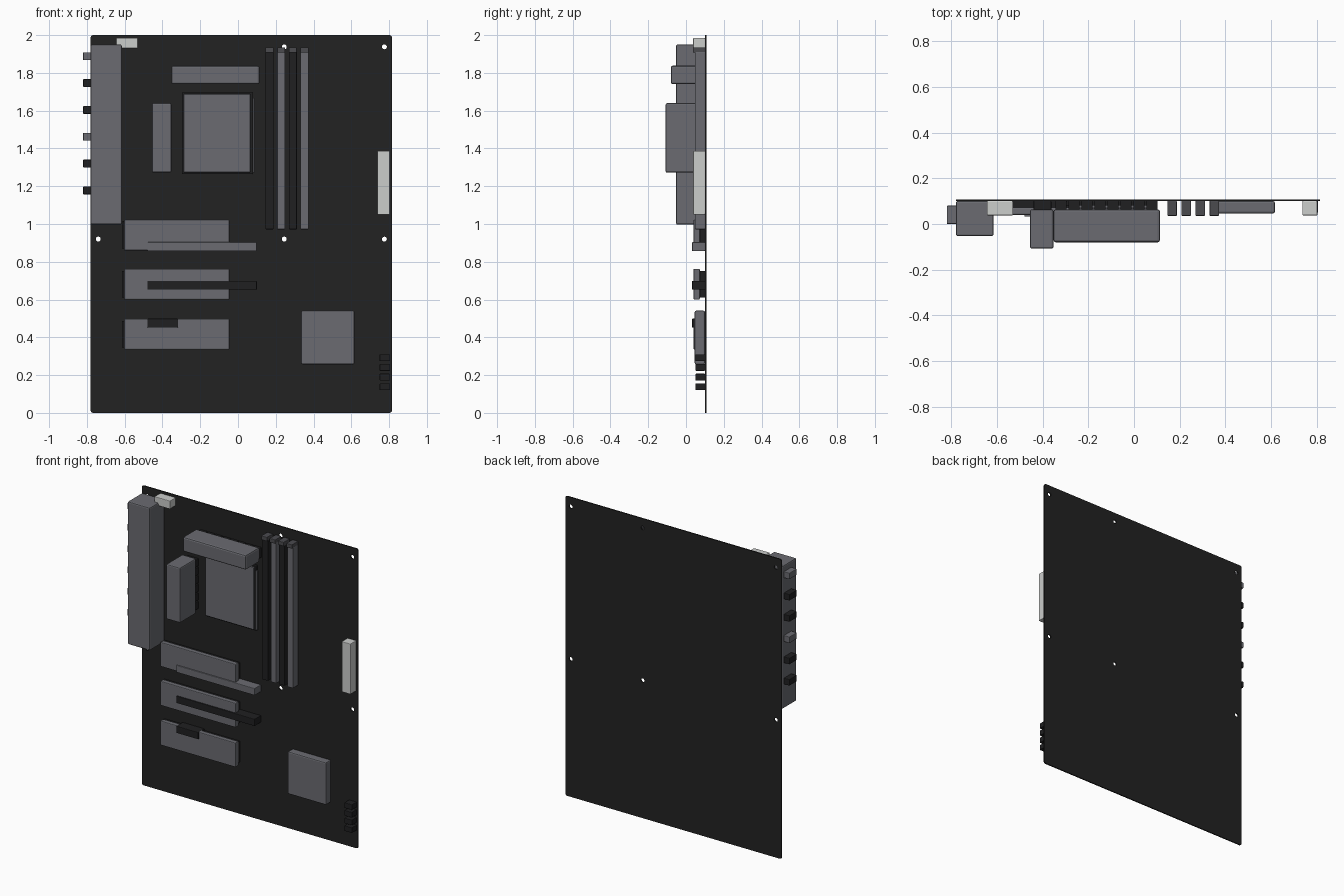
import bpy, bmesh
from mathutils import Matrix

cube = bpy.data.objects.get("Cube")
if cube:
    bpy.data.objects.remove(cube, do_unlink=True)


def material(name, rgb):
    m = bpy.data.materials.new(name)
    m.use_nodes = True
    colour = (*rgb, 1)
    m.diffuse_color = colour
    m.node_tree.nodes["Principled BSDF"].inputs["Base Color"].default_value = colour
    return m


BOARD = material("board black", (0.016, 0.016, 0.016))
BLACK = material("connector black", (0.014, 0.014, 0.015))
GREY = material("metal grey", (0.145, 0.147, 0.165))
DARK_GREY = material("latch grey", (0.07, 0.07, 0.078))
WHITE = material("connector white", (0.6, 0.61, 0.6))

BACK = 0.101  # face of the board that carries the parts


def box(name, x, z, y, mat, bevel=0.004):
    """Box from (min, max) pairs with small chamfered edges."""
    bm = bmesh.new()
    bmesh.ops.create_cube(bm, size=1)
    for v in bm.verts:
        v.co = [r[0] if c < 0 else r[1] for c, r in zip(v.co, (x, y, z))]
    if bevel:
        bmesh.ops.bevel(bm, geom=bm.edges[:], offset=bevel, segments=2,
                        profile=0.5, affect='EDGES')
    mesh = bpy.data.meshes.new(name)
    bm.to_mesh(mesh)
    bm.free()
    mesh.materials.append(mat)
    ob = bpy.data.objects.new(name, mesh)
    bpy.context.collection.objects.link(ob)
    return ob


# Board with rounded corners and six screw holes
board = box("board", (-0.78, 0.815), (0, 2), (0.1, 0.108), BOARD, 0)
bm = bmesh.new()
bm.from_mesh(board.data)
corners = [e for e in bm.edges if abs(e.verts[0].co.y - e.verts[1].co.y) > 0.001]
bmesh.ops.bevel(bm, geom=corners, offset=0.012, segments=3, profile=0.5, affect='EDGES')
bm.to_mesh(board.data)
bm.free()

bm = bmesh.new()
for hx in (-0.74, 0.245, 0.775):
    for hz in (0.92, 1.938):
        bmesh.ops.create_cone(
            bm, cap_ends=True, segments=20, radius1=0.013, radius2=0.013, depth=0.1,
            matrix=Matrix.Translation((hx, 0.104, hz)) @ Matrix.Rotation(1.5707963, 4, 'X'))
mesh = bpy.data.meshes.new("hole_cutter")
bm.to_mesh(mesh)
bm.free()
cutter = bpy.data.objects.new("hole_cutter", mesh)
bpy.context.collection.objects.link(cutter)
cutter.hide_render = True
mod = board.modifiers.new("holes", 'BOOLEAN')
mod.operation = 'DIFFERENCE'
mod.solver = 'EXACT'
mod.object = cutter
bpy.context.view_layer.objects.active = board
bpy.ops.object.modifier_apply(modifier=mod.name)
bpy.data.objects.remove(cutter, do_unlink=True)

# Rear port cover and its row of ports
box("port_cover", (-0.78, -0.615), (0.997, 1.95), (-0.053, BACK), GREY, 0.008)
for i in range(6):
    z = 1.888 - i * 0.142
    box(f"port_{i + 1}", (-0.82, -0.77), (z - 0.021, z + 0.021), (0, 0.08),
        BLACK if i % 3 else GREY)

# White power connectors
box("processor_power", (-0.645, -0.53), (1.93, 1.985), (0.038, BACK), WHITE)
box("main_power", (0.738, 0.804), (1.05, 1.387), (0.038, BACK), WHITE)

# Regulator heatsinks with chokes beneath
box("top_heatsink", (-0.353, 0.114), (1.74, 1.838), (-0.08, 0.064), GREY, 0.01)
box("side_heatsink", (-0.456, -0.353), (1.272, 1.64), (-0.108, 0.064), GREY, 0.008)
for i in range(8):
    x = -0.345 + i * 0.057
    box(f"top_choke_{i + 1}", (x, x + 0.05), (1.755, 1.822), (0.06, BACK), BLACK, 0.003)
for i in range(6):
    z = 1.288 + i * 0.057
    box(f"side_choke_{i + 1}", (-0.44, -0.362), (z, z + 0.05), (0.06, BACK), BLACK, 0.003)

# Processor socket
box("socket_base", (-0.297, 0.077), (1.264, 1.697), (0.08, BACK), BLACK)
box("socket_cover", (-0.288, 0.066), (1.273, 1.688), (0.068, 0.085), GREY)
box("socket_lever", (0.079, 0.088), (1.272, 1.668), (0.076, 0.088), GREY, 0.002)

# Memory slots with end latches
for i in range(4):
    x = 0.146 + i * 0.0617
    box(f"memory_slot_{i + 1}", (x, x + 0.042), (0.972, 1.912), (0.047, BACK),
        GREY if i % 2 else BLACK, 0.003)
    box(f"memory_latch_{i + 1}", (x, x + 0.042), (1.908, 1.935), (0.036, BACK),
        DARK_GREY, 0.003)

# Storage drives with cover heatsinks
for i, z in enumerate((0.86, 0.6, 0.335)):
    box(f"drive_{i + 1}", (-0.614, -0.055), (z + 0.01, z + 0.152), (0.068, BACK), BLACK, 0.003)
    box(f"drive_heatsink_{i + 1}", (-0.603, -0.046), (z, z + 0.163), (0.04, 0.073), GREY, 0.005)

# Expansion slots
for name, right, z, mat in (("upper", 0.1, 0.857, GREY), ("middle", 0.1, 0.652, BLACK),
                            ("short", -0.317, 0.452, BLACK)):
    box(f"{name}_expansion_slot", (-0.48, right), (z, z + 0.047), (0.032, BACK), mat)

# Chipset heatsink and drive sockets
box("chipset_heatsink", (0.334, 0.617), (0.257, 0.541), (0.046, BACK), GREY, 0.008)
for i in range(4):
    z = 0.12 + i * 0.0513
    box(f"drive_socket_{i + 1}", (0.75, 0.806), (z, z + 0.036), (0.05, BACK), BLACK, 0.003)
